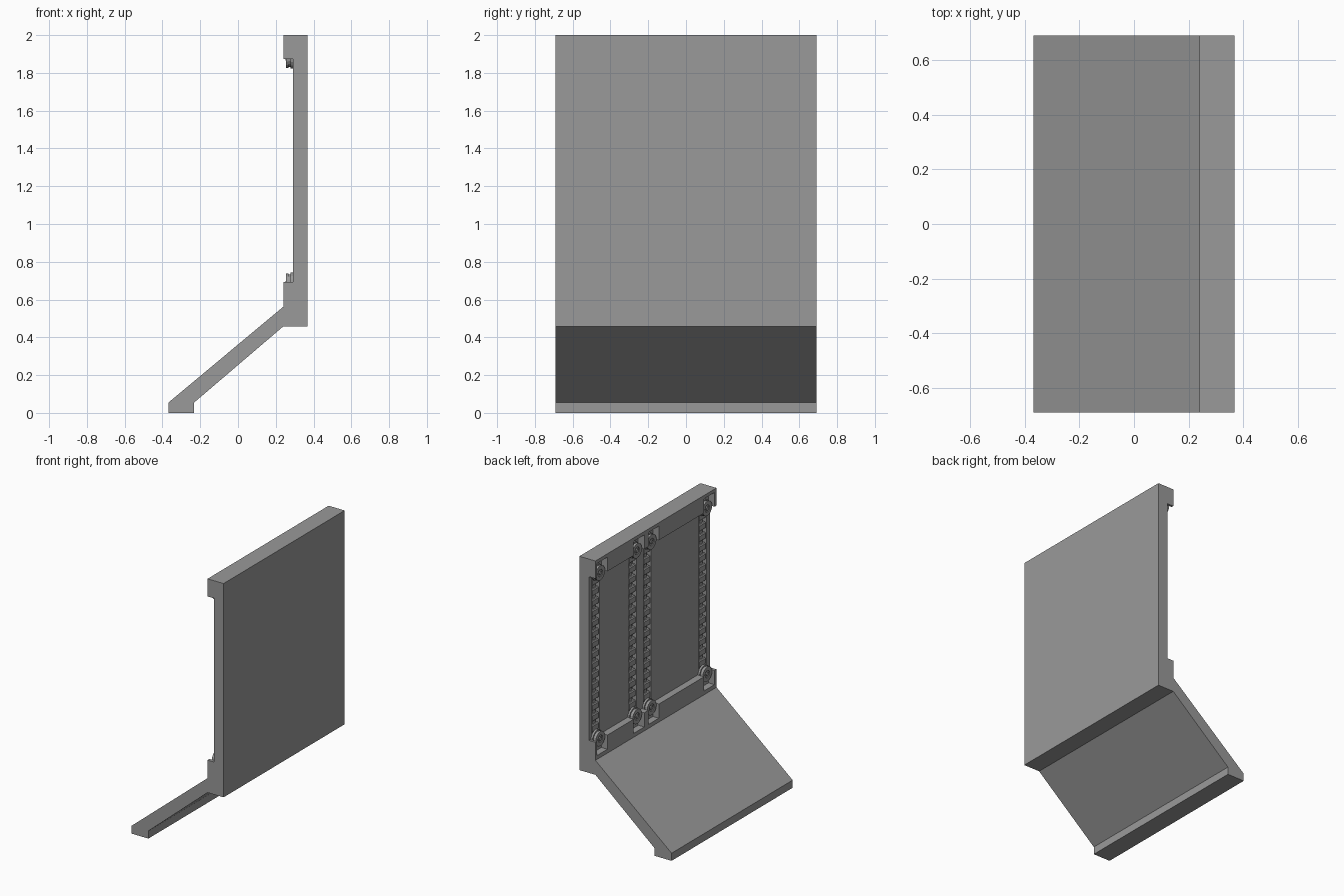
import bpy, bmesh, math
from mathutils import Matrix, Vector

if "Cube" in bpy.data.objects:
    bpy.data.objects.remove(bpy.data.objects["Cube"])

HALF_W = 0.69
COLUMNS = (0.613, 0.193, 0.027, -0.607)   # y of each chain run
PULLEY_Z = (0.685, 1.88)

grey = bpy.data.materials.new("dark_grey")
grey.diffuse_color = (0.32, 0.32, 0.32, 1)
grey.use_nodes = True
grey.node_tree.nodes["Principled BSDF"].inputs["Base Color"].default_value = grey.diffuse_color


def finish(bm, name):
    bmesh.ops.recalc_face_normals(bm, faces=bm.faces)
    mesh = bpy.data.meshes.new(name)
    bm.to_mesh(mesh)
    bm.free()
    mesh.materials.append(grey)
    ob = bpy.data.objects.new(name, mesh)
    bpy.context.collection.objects.link(ob)
    return ob


def add_box(bm, x0, x1, y0, y1, z0, z1):
    centre = Vector(((x0 + x1) / 2, (y0 + y1) / 2, (z0 + z1) / 2))
    m = Matrix.Translation(centre) @ Matrix.Diagonal((x1 - x0, y1 - y0, z1 - z0, 1))
    bmesh.ops.create_cube(bm, size=1, matrix=m)


def extrude_profile(bm, pts, y0, y1):
    face = bm.faces.new([bm.verts.new((x, y0, z)) for x, z in pts])
    geom = bmesh.ops.extrude_face_region(bm, geom=[face])["geom"]
    moved = [g for g in geom if isinstance(g, bmesh.types.BMVert)]
    bmesh.ops.translate(bm, verts=moved, vec=(0, y1 - y0, 0))


# Upright panel, header, footer block and sloping apron as one profile
bm = bmesh.new()
extrude_profile(bm, [
    (0.368, 2.0), (0.24, 2.0), (0.24, 1.873), (0.29, 1.873), (0.29, 0.692),
    (0.24, 0.692), (0.24, 0.562), (-0.368, 0.055), (-0.368, 0.0),
    (-0.232, 0.0), (-0.232, 0.055), (0.24, 0.458), (0.368, 0.458)], -HALF_W, HALF_W)
panel = finish(bm, "panel_and_apron")

# Pulley pockets in the header and footer blocks
pockets = bmesh.new()
grooves = bmesh.new()
for y in COLUMNS:
    add_box(pockets, 0.2, 0.288, y - 0.060, y + 0.060, 1.78, 1.975)
    add_box(pockets, 0.2, 0.288, y - 0.060, y + 0.060, 0.59, 0.80)
    # Chain channel sunk into the panel
    add_box(grooves, 0.2, 0.322, y - 0.043, y + 0.043, PULLEY_Z[0], PULLEY_Z[1])

bpy.context.view_layer.objects.active = panel
for cutter in (finish(pockets, "pocket_cutter"), finish(grooves, "groove_cutter")):
    cutter.hide_render = True
    mod = panel.modifiers.new(cutter.name, 'BOOLEAN')
    mod.operation = 'DIFFERENCE'
    mod.solver = 'EXACT'
    mod.object = cutter
    bpy.ops.object.modifier_apply(modifier=mod.name)
    bpy.data.objects.remove(cutter)


# Chains: bevelled links joined by a narrow spine
def chain(y, index):
    bm = bmesh.new()
    count = 15
    low, high = 0.72, 1.85
    step = (high - low) / count
    add_box(bm, 0.306, 0.324, y - 0.016, y + 0.016, low, high)
    for i in range(count):
        z = low + (i + 0.5) * step
        extrude_profile(bm, [(0.324, z - 0.024), (0.298, z - 0.024),
                             (0.292, z - 0.018), (0.292, z + 0.018),
                             (0.298, z + 0.024), (0.324, z + 0.024)],
                        y - 0.034, y + 0.034)
    finish(bm, f"chain_{index}")


# Pulleys: stacked flanges, waist and hub turned about the x axis
def pulley(y, z, name):
    profile = [(0.292, 0), (0.292, 0.058), (0.277, 0.058), (0.277, 0.048),
               (0.268, 0.048), (0.268, 0.053), (0.254, 0.053), (0.254, 0.026),
               (0.260, 0.026), (0.260, 0.014), (0.252, 0.014), (0.252, 0)]
    bm = bmesh.new()
    verts = [bm.verts.new((x, y, z + r)) for x, r in profile]
    edges = [bm.edges.new(pair) for pair in zip(verts, verts[1:])]
    bmesh.ops.spin(bm, geom=verts + edges, cent=(0, y, z), axis=(1, 0, 0),
                   angle=math.tau, steps=16, use_merge=True)
    bmesh.ops.remove_doubles(bm, verts=bm.verts, dist=0.0001)
    finish(bm, name)


for i, y in enumerate(COLUMNS, 1):
    chain(y, i)
    for z, place in zip(PULLEY_Z, ("lower", "upper")):
        pulley(y, z, f"{place}_pulley_{i}")
